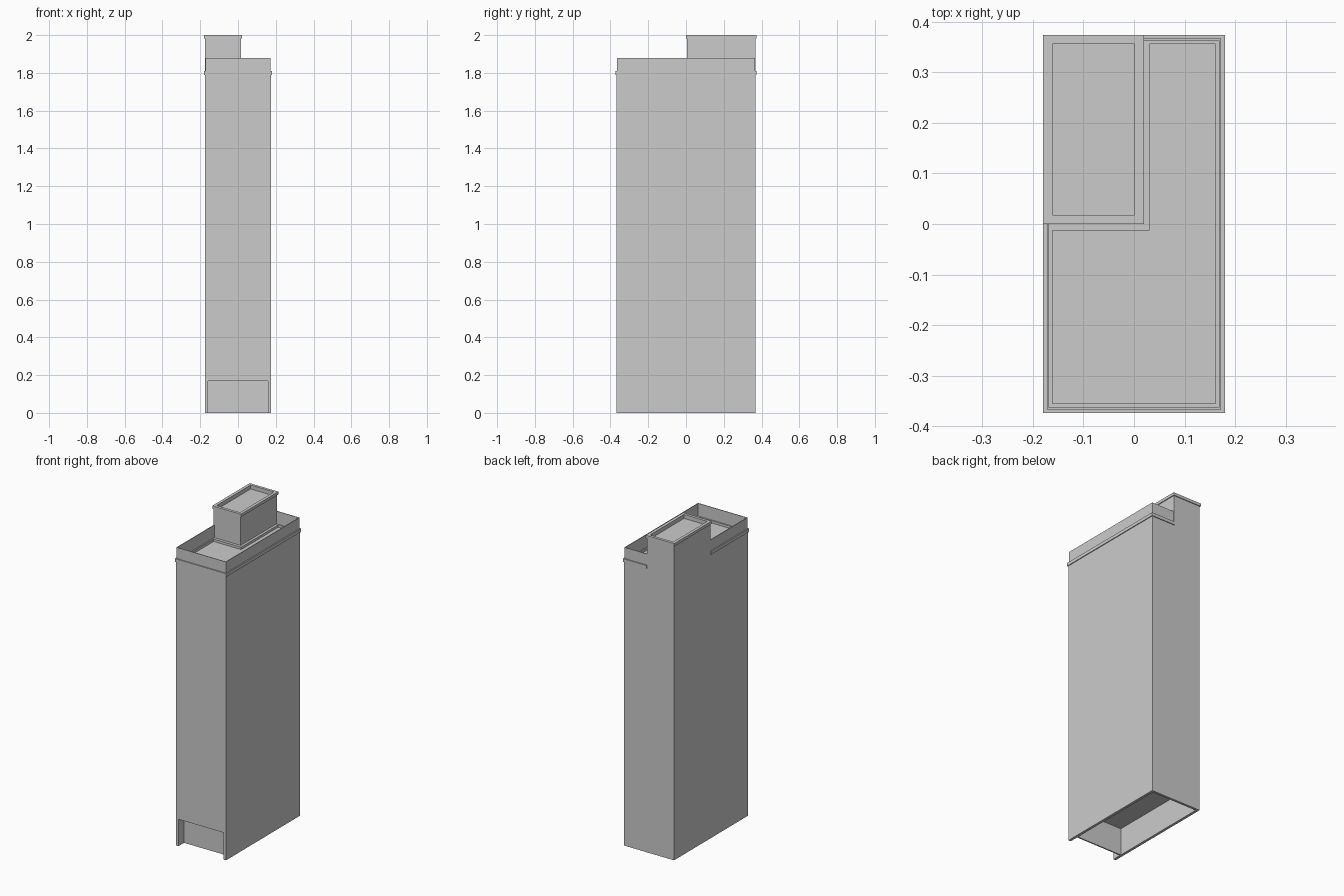
import bpy, bmesh

if "Cube" in bpy.data.objects:
    bpy.data.objects.remove(bpy.data.objects["Cube"])

HX, HY = 0.1745, 0.3685      # half sizes of the main walls
ROOF = 1.80


def prism(name, pts, z0, z1):
    """Upright solid from a counter-clockwise outline."""
    bm = bmesh.new()
    face = bm.faces.new([bm.verts.new((x, y, z0)) for x, y in pts])
    out = bmesh.ops.extrude_face_region(bm, geom=[face])
    top = [v for v in out["geom"] if isinstance(v, bmesh.types.BMVert)]
    bmesh.ops.translate(bm, vec=(0, 0, z1 - z0), verts=top)
    bmesh.ops.recalc_face_normals(bm, faces=bm.faces[:])
    mesh = bpy.data.meshes.new(name)
    bm.to_mesh(mesh)
    bm.free()
    ob = bpy.data.objects.new(name, mesh)
    bpy.context.collection.objects.link(ob)
    return ob


def rect(x0, x1, y0, y1):
    return [(x0, y0), (x1, y0), (x1, y1), (x0, y1)]


def combine(target, tool, operation):
    mod = target.modifiers.new(operation.title(), "BOOLEAN")
    mod.operation = operation
    mod.solver = "EXACT"
    mod.object = tool
    bpy.context.view_layer.objects.active = target
    bpy.ops.object.modifier_apply(modifier=mod.name)
    bpy.data.objects.remove(tool)


def edge_path(d):
    """Roof edge, moved out by d, running around from one tower side to the other."""
    x, y = HX + d, HY + d
    return [(-x, 0.006), (-x, -y), (x, -y), (x, y), (0.014, y)]


def band(name, d_out, d_in, z0, z1):
    return prism(name, edge_path(d_out) + edge_path(d_in)[::-1], z0, z1)


# Main block with the corner stair tower
body = prism("building_body", rect(-HX, HX, -HY, HY), 0, ROOF)
combine(body, prism("tower", rect(-HX, 0.015, 0.005, HY), 1.5, 1.985), "UNION")

# Hollow ground floor, open to the front and below
combine(body, prism("lobby_cutter", rect(-0.158, 0.158, -0.5, 0.353), -0.1, 0.17),
        "DIFFERENCE")

# Sunken L-shaped roof and sunken tower top
roof = [(-0.161, -0.355), (0.161, -0.355), (0.161, 0.356),
        (0.031, 0.356), (0.031, -0.013), (-0.161, -0.013)]
combine(body, prism("roof_cutter", roof, 1.785, 1.9), "DIFFERENCE")
combine(body, prism("tower_top_cutter", rect(-0.161, 0.001, 0.018, 0.356), 1.975, 2.1),
        "DIFFERENCE")

# Set-back entrance wall
prism("entrance_wall", rect(-0.158, 0.158, -0.312, -0.304), 0, 0.17)

# Ledge and thin parapet around the roof
band("roof_ledge", 0.005, -0.004, 1.79, 1.81)
band("roof_parapet", -0.002, -0.006, ROOF, 1.88)

# Tower coping
coping = prism("tower_coping", rect(-0.1795, 0.02, 0.0, 0.3735), 1.982, 2.0)
combine(coping, prism("coping_cutter", rect(-0.161, 0.001, 0.018, 0.356), 1.9, 2.1),
        "DIFFERENCE")
